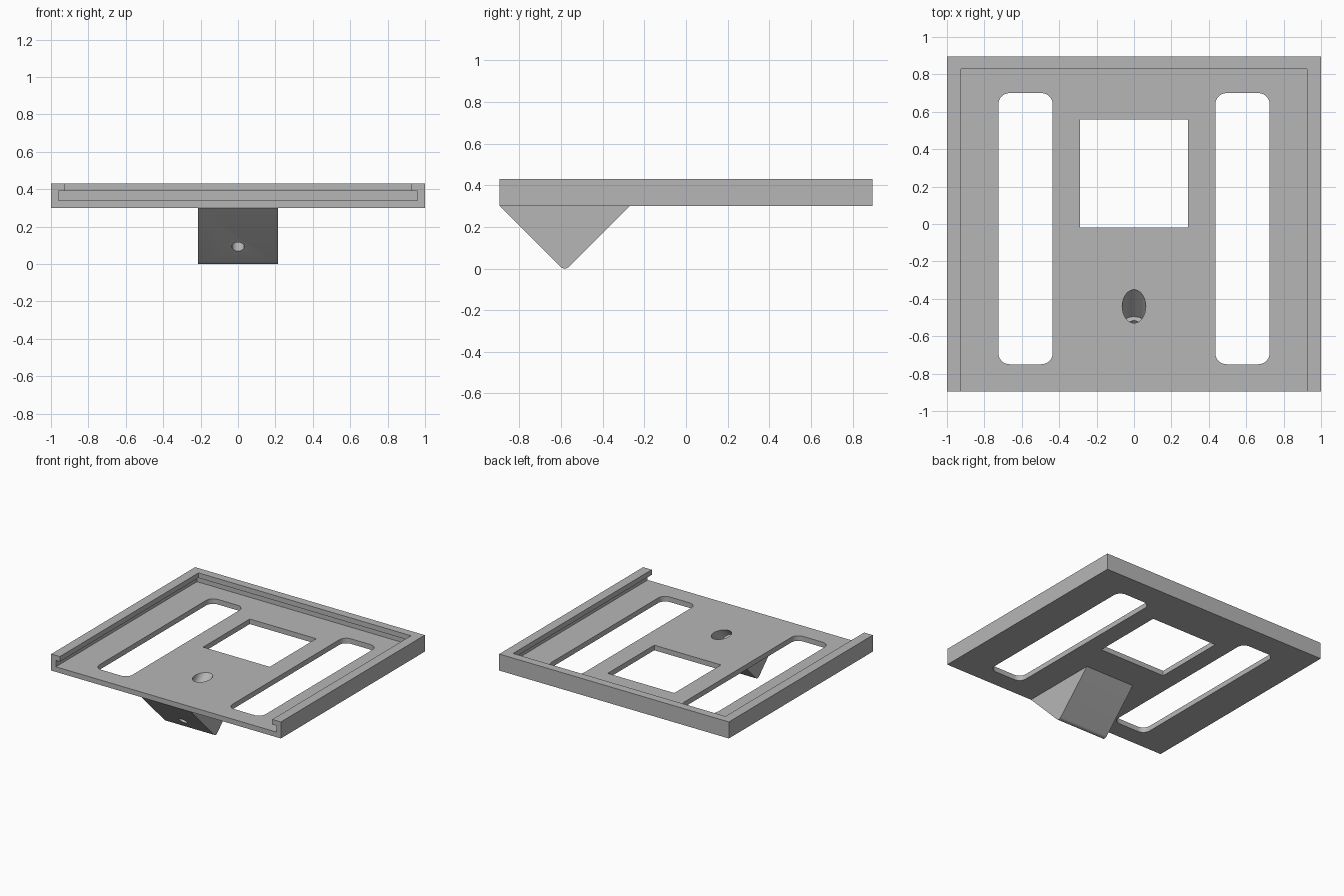
import bpy, bmesh, math
from mathutils import Matrix, Vector

if "Cube" in bpy.data.objects:
    bpy.data.objects.remove(bpy.data.objects["Cube"], do_unlink=True)

grey = bpy.data.materials.new("plain grey")
grey.use_nodes = True
grey.diffuse_color = (0.47, 0.47, 0.47, 1)
grey.node_tree.nodes["Principled BSDF"].inputs["Base Color"].default_value = grey.diffuse_color


def prism(name, points, vector):
    """Extrude a closed outline along a vector."""
    bm = bmesh.new()
    face = bm.faces.new([bm.verts.new(p) for p in points])
    out = bmesh.ops.extrude_face_region(bm, geom=[face])
    verts = [v for v in out["geom"] if isinstance(v, bmesh.types.BMVert)]
    bmesh.ops.translate(bm, verts=verts, vec=vector)
    bmesh.ops.recalc_face_normals(bm, faces=bm.faces)
    return add(name, bm)


def add(name, bm):
    mesh = bpy.data.meshes.new(name)
    bm.to_mesh(mesh)
    bm.free()
    mesh.materials.append(grey)
    obj = bpy.data.objects.new(name, mesh)
    bpy.context.collection.objects.link(obj)
    return obj


def box(name, x0, x1, y0, y1, z0, z1, radius=0):
    """Block with optionally rounded vertical corners."""
    if radius:
        pts = []
        corners = [(x1, y1), (x0, y1), (x0, y0), (x1, y0)]
        for i, (x, y) in enumerate(corners):
            cx = x - math.copysign(radius, x - (x0 + x1) / 2)
            cy = y - math.copysign(radius, y - (y0 + y1) / 2)
            for k in range(9):
                a = math.pi / 2 * (i + k / 8)
                pts.append((cx + radius * math.cos(a), cy + radius * math.sin(a), z0))
    else:
        pts = [(x0, y0, z0), (x1, y0, z0), (x1, y1, z0), (x0, y1, z0)]
    return prism(name, pts, (0, 0, z1 - z0))


def rod(name, radius, start, end):
    """Cylinder on the slanted screw axis, measured from the shoulder."""
    shoulder = Vector((0, -0.54, 0.24))
    bm = bmesh.new()
    bmesh.ops.create_cone(bm, cap_ends=True, segments=48, radius1=radius, radius2=radius,
                          depth=end - start,
                          matrix=Matrix.Translation((0, 0, (start + end) / 2)))
    tilt = Matrix.Rotation(-math.pi / 4, 4, 'X')
    bm.transform(Matrix.Translation(shoulder) @ tilt)
    return add(name, bm)


def cut(target, cutters):
    bpy.context.view_layer.objects.active = target
    for c in cutters:
        c.hide_render = True
        mod = target.modifiers.new("cut", 'BOOLEAN')
        mod.operation = 'DIFFERENCE'
        mod.solver = 'EXACT'
        mod.object = c
        bpy.ops.object.modifier_apply(modifier=mod.name)


# Tray with a sliding channel, undercut on three sides and open at the front
tray = box("tray", -1, 1, -0.895, 0.895, 0.30, 0.43)
groove = box("groove_cutter", -0.96, 0.96, -1.1, 0.86, 0.34, 0.39)
mouth = box("mouth_cutter", -0.925, 0.925, -1.1, 0.83, 0.36, 0.5)

# Openings through the floor
window = box("window_cutter", -0.29, 0.29, -0.02, 0.56, 0.2, 0.5)
slots = [box("slot_cutter", min(s * 0.435, s * 0.725), max(s * 0.435, s * 0.725),
             -0.75, 0.70, 0.2, 0.5, 0.06) for s in (-1, 1)]

# Wedge foot under the front, with a rounded tip
r, tip_y = 0.03, -0.583
tip_z = r
profile = [(-0.895, 0.30)]
for k in range(9):
    a = math.radians(225 + 90 * k / 8)
    profile.append((tip_y + r * math.cos(a), tip_z + r * math.sin(a)))
profile.append((-0.27, 0.30))
foot = prism("wedge_foot", [(-0.215, y, z) for y, z in profile], (0.43, 0, 0))

# Slanted screw hole with a wide head bore
head_bore = rod("head_bore_cutter", 0.063, 0, 0.35)
screw_hole = rod("screw_hole_cutter", 0.033, -0.4, 0.05)

cut(tray, [groove, mouth, window, *slots, head_bore])
cut(foot, [head_bore, screw_hole])
for helper in [groove, mouth, window, *slots, head_bore, screw_hole]:
    bpy.data.objects.remove(helper, do_unlink=True)

# Smooth the rounded walls, keep the edges crisp
for obj in (tray, foot):
    bpy.ops.object.select_all(action='DESELECT')
    obj.select_set(True)
    bpy.context.view_layer.objects.active = obj
    bpy.ops.object.shade_smooth_by_angle(angle=math.radians(30))
